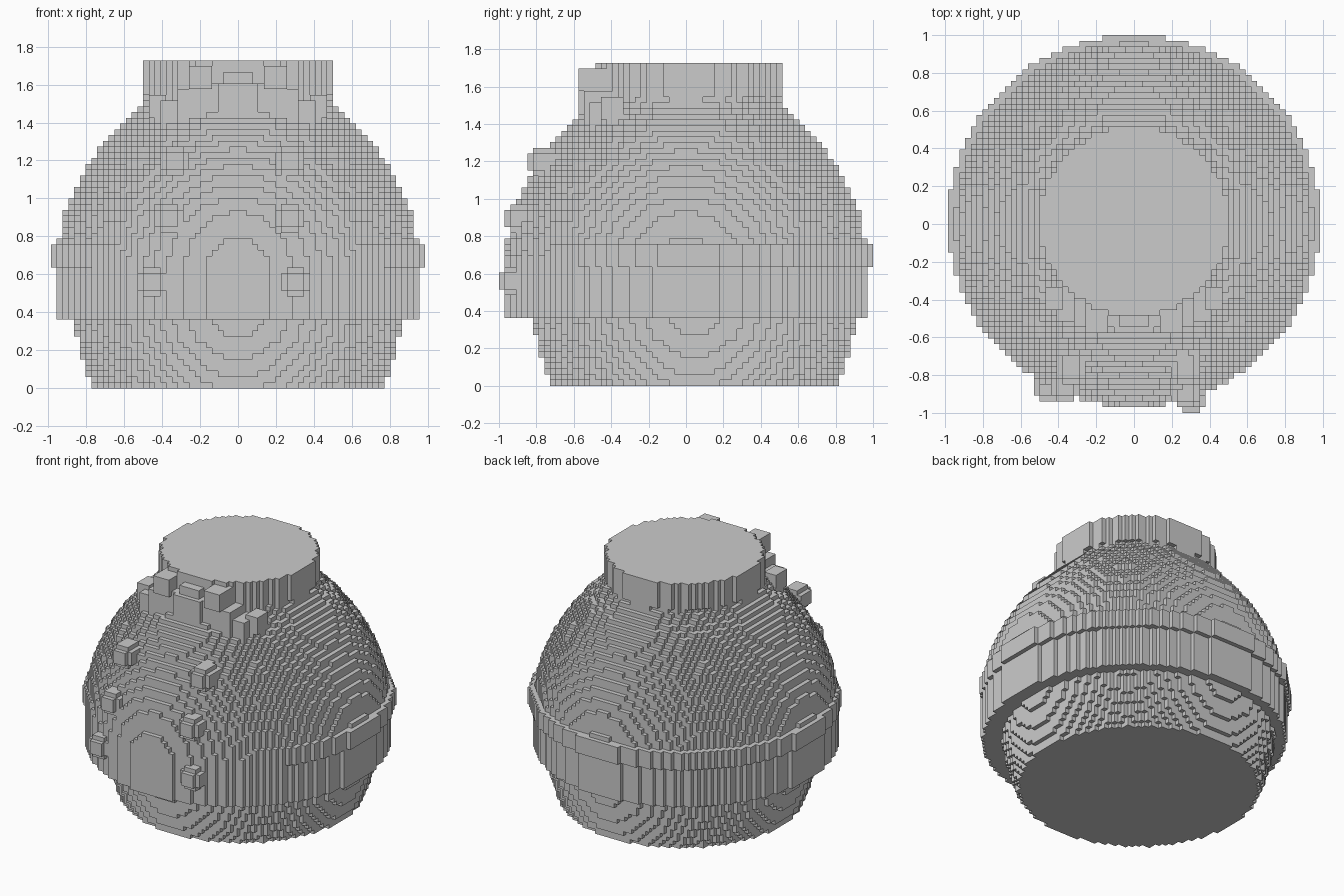
import bpy
import bmesh
from collections import defaultdict

V = 2 / 66  # edge length of one block

cube = bpy.data.objects.get("Cube")
if cube:
    bpy.data.objects.remove(cube, do_unlink=True)

grey = bpy.data.materials.new("plain grey")
grey.use_nodes = True
GREY = (0.6, 0.6, 0.6, 1)
grey.diffuse_color = GREY
grey.node_tree.nodes["Principled BSDF"].inputs["Base Color"].default_value = GREY


def rectangles(cells):
    """Merge unit cells of one plane into larger rectangles."""
    cells = set(cells)
    for u, w in sorted(cells):
        if (u, w) not in cells:
            continue
        u1, w1 = u + 1, w + 1
        while (u1, w) in cells:
            u1 += 1
        while all((k, w1) in cells for k in range(u, u1)):
            w1 += 1
        cells -= {(a, b) for a in range(u, u1) for b in range(w, w1)}
        yield u, w, u1, w1


def block_object(name, blocks):
    """Make a mesh from the outer faces of a set of blocks."""
    planes = defaultdict(set)
    for b in blocks:
        for axis in range(3):
            for sign in (-1, 1):
                n = list(b)
                n[axis] += sign
                if tuple(n) not in blocks:
                    cell = (b[(axis + 1) % 3], b[(axis + 2) % 3])
                    planes[axis, sign, b[axis] + (sign > 0)].add(cell)
    bm = bmesh.new()
    for (axis, sign, level), cells in planes.items():
        for u, w, u1, w1 in rectangles(cells):
            corners = [(u, w), (u1, w), (u1, w1), (u, w1)][::sign]
            verts = []
            for a, c in corners:
                p = [0, 0, 0]
                p[axis], p[(axis + 1) % 3], p[(axis + 2) % 3] = level, a, c
                verts.append(bm.verts.new(((p[0] - 0.5) * V, p[1] * V, p[2] * V)))
            bm.faces.new(verts)
    bmesh.ops.remove_doubles(bm, verts=bm.verts, dist=V / 100)
    mesh = bpy.data.meshes.new(name)
    bm.to_mesh(mesh)
    bm.free()
    mesh.materials.append(grey)
    bpy.context.collection.objects.link(bpy.data.objects.new(name, mesh))


def profile_radius(profile, z):
    for (z0, r0), (z1, r1) in zip(profile, profile[1:]):
        if z <= z1:
            return r0 + (r1 - r0) * (z - z0) / (z1 - z0)
    return profile[-1][1]


def turned(profile, layers, shift=0, front=0, inner=0, start=-33):
    """Blocks of a round body; the front half may be moved forward."""
    out = set()
    for k in layers:
        r = profile_radius(profile, (k + 0.5) * V)
        for j in range(start, 33):
            dy = j - shift
            if dy < 0:
                dy += front
            out |= {(i, j, k) for i in range(-32, 33)
                    if inner ** 2 < i * i + dy * dy + 0.01 <= r * r}
    return out


def box(x0, x1, y0, y1, z0, z1):
    """Blocks between bounds given in units."""
    spans = [range(round(a / V + h), round(b / V + h))
             for a, b, h in ((x0, x1, 0.5), (y0, y1, 0), (z0, z1, 0))]
    return {(i, j, k) for i in spans[0] for j in spans[1] for k in spans[2]}


# round body: lower bowl, wide belly, shoulders
bowl = [(0, 25.3), (0.06, 26), (0.15, 27), (0.27, 28), (0.36, 28.4)]
belly = [(0.36, 31.5), (0.66, 31.5), (0.8, 31), (0.93, 30), (1.0, 29), (1.1, 27.5),
         (1.2, 25.5), (1.3, 23), (1.39, 20.7), (1.46, 18), (1.5, 17), (1.55, 15.8)]
block_object("lower_bowl", turned(bowl, range(12), shift=1))
block_object("belly", turned(belly, range(12, 51), front=1))

# raised rim, open at the front
block_object("waist_rim", turned([(0, 32.5), (2, 32.5)], range(21, 25), inner=29, start=-21))

# flat lid
block_object("lid", turned([(0, 16.6), (2, 16.6)], range(51, 57)))

# chamfered buttons in two columns: x, z, front y
buttons = [(-0.45, 0.555, -0.94), (-0.375, 0.885, -0.94), (-0.33, 1.185, -0.85),
           (0.315, 0.555, -1.0), (0.28, 0.885, -0.97), (0.265, 1.185, -0.85)]
for n, (x, z, y) in enumerate(buttons):
    big, small = 2.5 * V, 1.5 * V
    blocks = box(x - small, x + small, y, y + 5 * V, z - small, z + small)
    blocks |= box(x - big, x + big, y + V, y + 5 * V, z - small, z + small)
    blocks |= box(x - small, x + small, y + V, y + 5 * V, z - big, z + big)
    block_object("button_%d" % (n + 1), blocks)

# bow at the neck
block_object("bow_knot", box(-0.11, 0.11, -0.58, -0.4, 1.42, 1.6)
             | box(-0.08, 0.08, -0.55, -0.4, 1.6, 1.67))
for side, name in ((1, "left"), (-1, "right")):
    blocks = set()
    for x0, x1, y0, z0, z1 in ((0.11, 0.2, -0.55, 1.45, 1.61), (0.14, 0.26, -0.58, 1.58, 1.7),
                               (0.2, 0.32, -0.55, 1.42, 1.58), (0.29, 0.41, -0.52, 1.39, 1.52),
                               (0.38, 0.47, -0.46, 1.42, 1.55)):
        blocks |= box(min(side * x0, side * x1), max(side * x0, side * x1), y0, -0.33, z0, z1)
    block_object("bow_loop_" + name, blocks)
